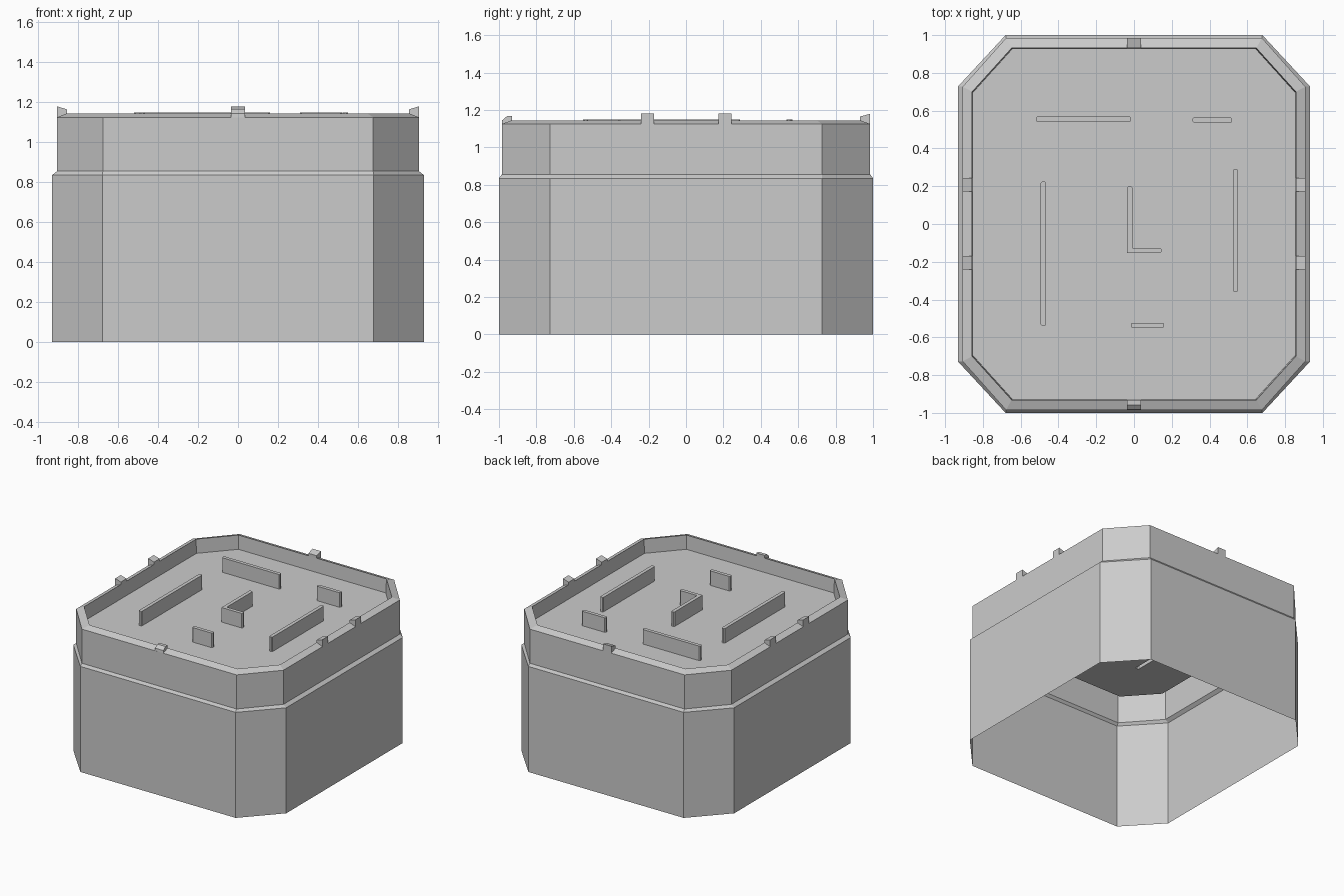
import bpy, bmesh

if "Cube" in bpy.data.objects:
    bpy.data.objects.remove(bpy.data.objects["Cube"])

FLOOR_Z, WALL_TOP, R = 1.035, 1.15, 0.014


def finish(bm, name):
    me = bpy.data.meshes.new(name)
    bm.to_mesh(me)
    bm.free()
    ob = bpy.data.objects.new(name, me)
    bpy.context.collection.objects.link(ob)
    return ob


def octagon(x, y, cx, cy):
    # counter-clockwise cut-corner rectangle; cx, cy are where the cuts begin
    return [(x, -cy), (x, cy), (cx, y), (-cx, y), (-x, cy), (-x, -cy), (-cx, -y), (cx, -y)]


def bar(x0, x1, y0, y1, c=0.007):
    # thin bar outline with softened ends
    mx, my = (x0 + x1) / 2, (y0 + y1) / 2
    hx, hy = (x1 - x0) / 2, (y1 - y0) / 2
    return [(mx + x, my + y) for x, y in octagon(hx, hy, hx - c, hy - c)]


def make_ring(bm, pts, z):
    return [bm.verts.new((x, y, z)) for x, y in pts]


def bridge(bm, lo, hi):
    n = len(lo)
    for i in range(n):
        j = (i + 1) % n
        bm.faces.new((lo[i], lo[j], hi[j], hi[i]))


# Hollow cover shell: skirt, step, upper band, sloped rim, recess wall
bm = bmesh.new()
sections = [
    (octagon(0.932, 1.0, 0.68, 0.728), 0.0),
    (octagon(0.932, 1.0, 0.68, 0.728), 0.835),
    (octagon(0.907, 0.985, 0.677, 0.727), 0.855),
    (octagon(0.907, 0.985, 0.677, 0.727), 1.125),
    (octagon(0.857, 0.931, 0.648, 0.70), 1.145),
    (octagon(0.852, 0.926, 0.645, 0.697), FLOOR_Z),
]
rings = [make_ring(bm, p, z) for p, z in sections]
for lo, hi in zip(rings, rings[1:]):
    bridge(bm, lo, hi)

# Raised ribs on the recess floor, hollow underneath
ribs = [
    bar(-0.52, -0.015, 0.555 - R, 0.555 + R),
    bar(0.31, 0.52, 0.55 - R, 0.55 + R),
    bar(-0.017, 0.16, -0.537 - R, -0.537 + R),
    bar(-0.48 - R, -0.48 + R, -0.54, 0.225),
    bar(0.537 - R, 0.537 + R, -0.36, 0.29),
    # angled centre rib
    [(-0.037, -0.154), (0.138, -0.154), (0.145, -0.147), (0.145, -0.133), (0.138, -0.126),
     (-0.009, -0.126), (-0.009, 0.193), (-0.016, 0.2), (-0.03, 0.2), (-0.037, 0.193)],
]
loops = [rings[-1]]
for outline in ribs:
    lo, hi = make_ring(bm, outline, FLOOR_Z), make_ring(bm, outline, WALL_TOP)
    bridge(bm, lo, hi)
    bm.faces.new(hi)
    loops.append(lo)

# Recess floor, filled around the ribs
edges = [bm.edges.get((l[i - 1], l[i])) for l in loops for i in range(len(l))]
res = bmesh.ops.triangle_fill(bm, use_beauty=True, use_dissolve=False, edges=edges, normal=(0, 0, 1))
for f in res["geom"]:
    if isinstance(f, bmesh.types.BMFace):
        f.normal_update()
        if f.normal.z < 0:
            f.normal_flip()
finish(bm, "cover_shell")


def tab(name, profile, along, a0, a1):
    # profile is (distance outward, z), extruded sideways along the rim
    bm = bmesh.new()
    ends = []
    for a in (a0, a1):
        ends.append([bm.verts.new((d, a, z) if along == "y" else (a, d, z)) for d, z in profile])
    bridge(bm, *ends)
    bm.faces.new(ends[0])
    bm.faces.new(ends[1])
    bmesh.ops.recalc_face_normals(bm, faces=bm.faces)
    return finish(bm, name)


# Locating tabs on the rim
for sx, side in ((-1, "left"), (1, "right")):
    prof = [(sx * d, z) for d, z in ((0.857, 1.143), (0.907, 1.123), (0.907, 1.18), (0.857, 1.165))]
    tab(side + "_tab_back", prof, "y", 0.173, 0.243)
    tab(side + "_tab_front", prof, "y", -0.24, -0.17)
tab("back_tab", [(0.931, 1.143), (0.985, 1.123), (0.985, 1.18), (0.931, 1.165)], "x", -0.036, 0.036)
tab("front_tab", [(-0.931, 1.143), (-0.985, 1.123), (-0.983, 1.145), (-0.957, 1.167), (-0.931, 1.167)],
    "x", -0.036, 0.036)
